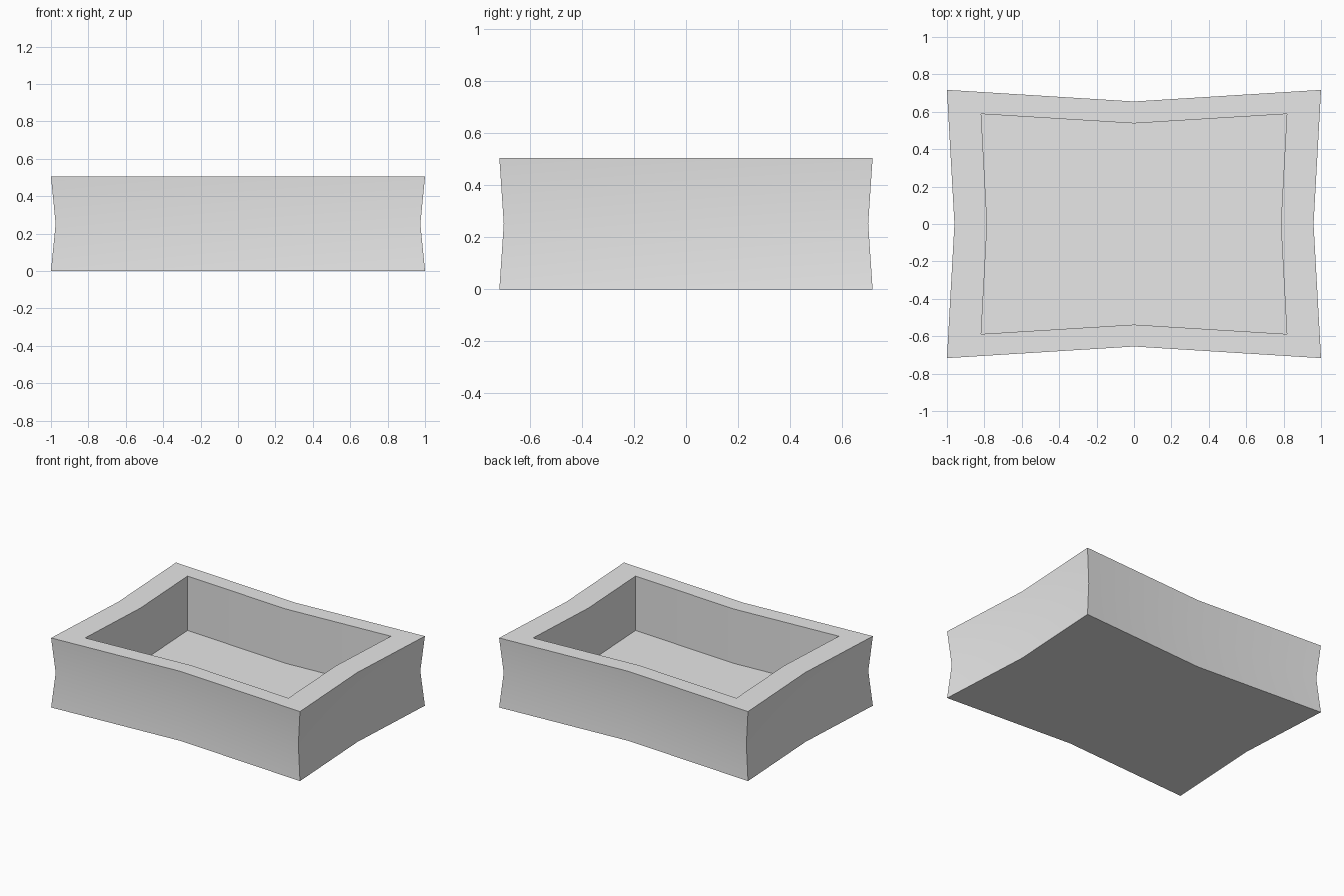
import bpy
import bmesh
import math

cube = bpy.data.objects.get("Cube")
if cube:
    bpy.data.objects.remove(cube, do_unlink=True)

# Plain light grey
grey = bpy.data.materials.new("light_grey")
grey.use_nodes = True
colour = (0.8, 0.8, 0.8, 1)
grey.diffuse_color = colour
grey.node_tree.nodes["Principled BSDF"].inputs["Base Color"].default_value = colour

bm = bmesh.new()


def ring(cx, cy, mx, my, z):
    """Eight-point outline: corners at (cx, cy), pinched side middles at mx and my."""
    points = [(cx, cy), (0, my), (-cx, cy), (-mx, 0),
              (-cx, -cy), (0, -my), (cx, -cy), (mx, 0)]
    return [bm.verts.new((x, y, z)) for x, y in points]


# Outer wall with a pinched waist, rim, then inner wall down to the floor
rings = [
    ring(1.0, 0.717, 0.96, 0.655, 0.0),
    ring(0.975, 0.70, 0.94, 0.637, 0.252),
    ring(1.0, 0.717, 0.96, 0.655, 0.505),
    ring(0.817, 0.588, 0.785, 0.538, 0.505),
    ring(0.817, 0.588, 0.785, 0.538, 0.11),
]
for low, high in zip(rings, rings[1:]):
    for i in range(8):
        j = (i + 1) % 8
        bm.faces.new((low[i], low[j], high[j], high[i]))


# Underside and tray floor, each as four quads around a centre point
def cap(outline, z):
    centre = bm.verts.new((0, 0, z))
    for i in range(1, 8, 2):
        bm.faces.new((centre, outline[i], outline[(i + 1) % 8], outline[(i + 2) % 8]))


cap(rings[0], 0.0)
cap(rings[-1], 0.11)
bmesh.ops.recalc_face_normals(bm, faces=bm.faces)

mesh = bpy.data.meshes.new("tray")
bm.to_mesh(mesh)
bm.free()
mesh.materials.append(grey)
tray = bpy.data.objects.new("tray", mesh)
bpy.context.collection.objects.link(tray)

# Smooth walls with crisp rims and corners
bpy.ops.object.select_all(action="DESELECT")
tray.select_set(True)
bpy.context.view_layer.objects.active = tray
bpy.ops.object.shade_smooth_by_angle(angle=math.radians(30))
